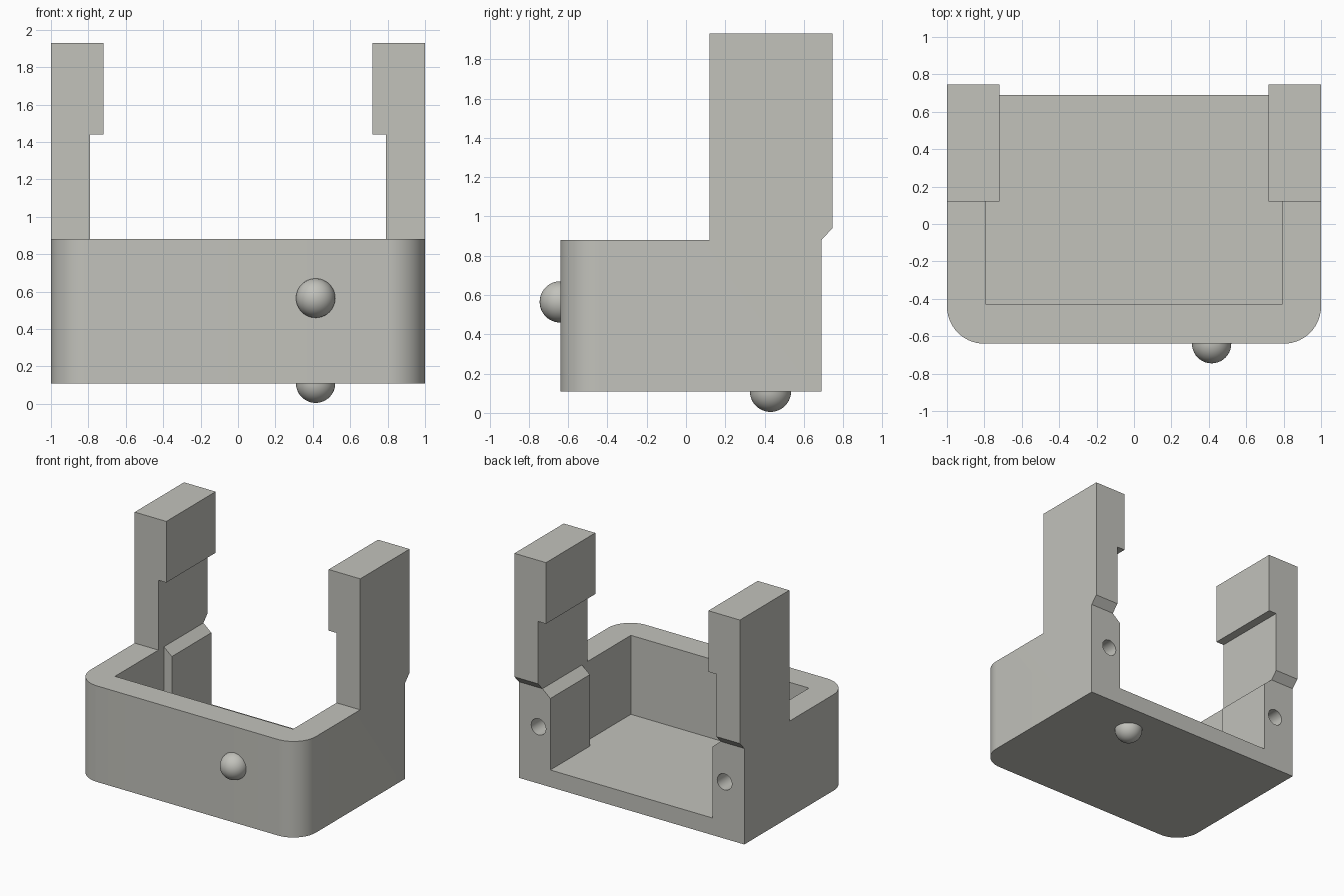
import bpy, bmesh, math
from mathutils import Matrix, Vector

if "Cube" in bpy.data.objects:
    bpy.data.objects.remove(bpy.data.objects["Cube"])

grey = bpy.data.materials.new("warm light grey")
grey.diffuse_color = (0.54, 0.54, 0.50, 1)
grey.use_nodes = True
grey.node_tree.nodes["Principled BSDF"].inputs["Base Color"].default_value = grey.diffuse_color


def make(name, bm):
    bmesh.ops.recalc_face_normals(bm, faces=bm.faces)
    me = bpy.data.meshes.new(name)
    bm.to_mesh(me)
    bm.free()
    me.materials.append(grey)
    ob = bpy.data.objects.new(name, me)
    bpy.context.collection.objects.link(ob)
    return ob


def extrude(points, direction):
    bm = bmesh.new()
    face = bm.faces.new([bm.verts.new(p) for p in points])
    new = bmesh.ops.extrude_face_region(bm, geom=[face])["geom"]
    verts = [v for v in new if isinstance(v, bmesh.types.BMVert)]
    bmesh.ops.translate(bm, vec=direction, verts=verts)
    return bm


def activate(ob):
    bpy.ops.object.select_all(action='DESELECT')
    ob.select_set(True)
    bpy.context.view_layer.objects.active = ob


def cut(ob, cutter):
    activate(ob)
    mod = ob.modifiers.new("cut", 'BOOLEAN')
    mod.operation, mod.solver, mod.object = 'DIFFERENCE', 'EXACT', cutter
    bpy.ops.object.modifier_apply(modifier=mod.name)
    bpy.data.objects.remove(cutter)


# Housing: L-shaped side profile with rounded front corners
side = [(-.64, .11), (.69, .11), (.69, .88), (.745, .94),
        (.745, 1.93), (.12, 1.93), (.12, .88), (-.64, .88)]
bm = extrude([(-1, y, z) for y, z in side], (2, 0, 0))
corners = [e for e in bm.edges
           if all(abs(v.co.y + .64) < 1e-4 for v in e.verts)
           and abs(e.verts[0].co.x - e.verts[1].co.x) < 1e-4]
bmesh.ops.bevel(bm, geom=corners, offset=.2, segments=14, profile=.5, affect='EDGES')
housing = make("housing", bm)


def channel(name, half, y0, y1):
    # symmetric cutter from the right half of its front profile
    pts = half + [(-x, z) for x, z in reversed(half)]
    return make(name, extrude([(x, y0, z) for x, z in pts], (0, y1 - y0, 0)))


# Tray pocket, then the narrower rear opening between chamfered blocks
upper = [(.79, 1.44), (.72, 1.44), (.72, 2.3)]
cut(housing, channel("pocket_cutter", [(.79, .247)] + upper, -.43, .19))
cut(housing, channel("opening_cutter",
                     [(.72, .247), (.72, .82), (.79, .88)] + upper, 0, 1))


def drill(loc, into, r=.065, depth=.28):
    # round hole with a conical bottom
    prof = [(0, -.1), (r, -.1), (r, depth), (0, depth + r * .6)]
    bm = bmesh.new()
    vs = [bm.verts.new((x, 0, z)) for x, z in prof]
    edges = [bm.edges.new(p) for p in zip(vs, vs[1:])]
    bmesh.ops.spin(bm, geom=vs + edges, cent=(0, 0, 0), axis=(0, 0, 1),
                   angle=math.tau, steps=32)
    bmesh.ops.remove_doubles(bm, verts=bm.verts, dist=1e-4)
    rot = Vector((0, 0, 1)).rotation_difference(Vector(into)).to_matrix().to_4x4()
    bm.transform(Matrix.Translation(loc) @ rot)
    return make("drill_cutter", bm)


# Screw holes in the post tops and the rear faces
for s in (-1, 1):
    cut(housing, drill((s * .825, .435, 1.93), (0, 0, -1)))
    cut(housing, drill((s * .825, .69, .565), (0, -1, 0)))


def dome(name, loc, outward):
    bm = bmesh.new()
    bmesh.ops.create_uvsphere(bm, u_segments=40, v_segments=24, radius=.105)
    bmesh.ops.bisect_plane(bm, geom=bm.verts[:] + bm.edges[:] + bm.faces[:],
                           plane_co=(0, 0, 0), plane_no=outward, clear_inner=True)
    bmesh.ops.translate(bm, vec=loc, verts=bm.verts)
    return make(name, bm)


# Half-round knobs on the front and underside
parts = [housing,
         dome("front_knob", (.415, -.64, .565), (0, -1, 0)),
         dome("bottom_knob", (.415, .43, .11), (0, 0, -1))]
for ob in parts:
    activate(ob)
    bpy.ops.object.shade_smooth_by_angle(angle=math.radians(25))
